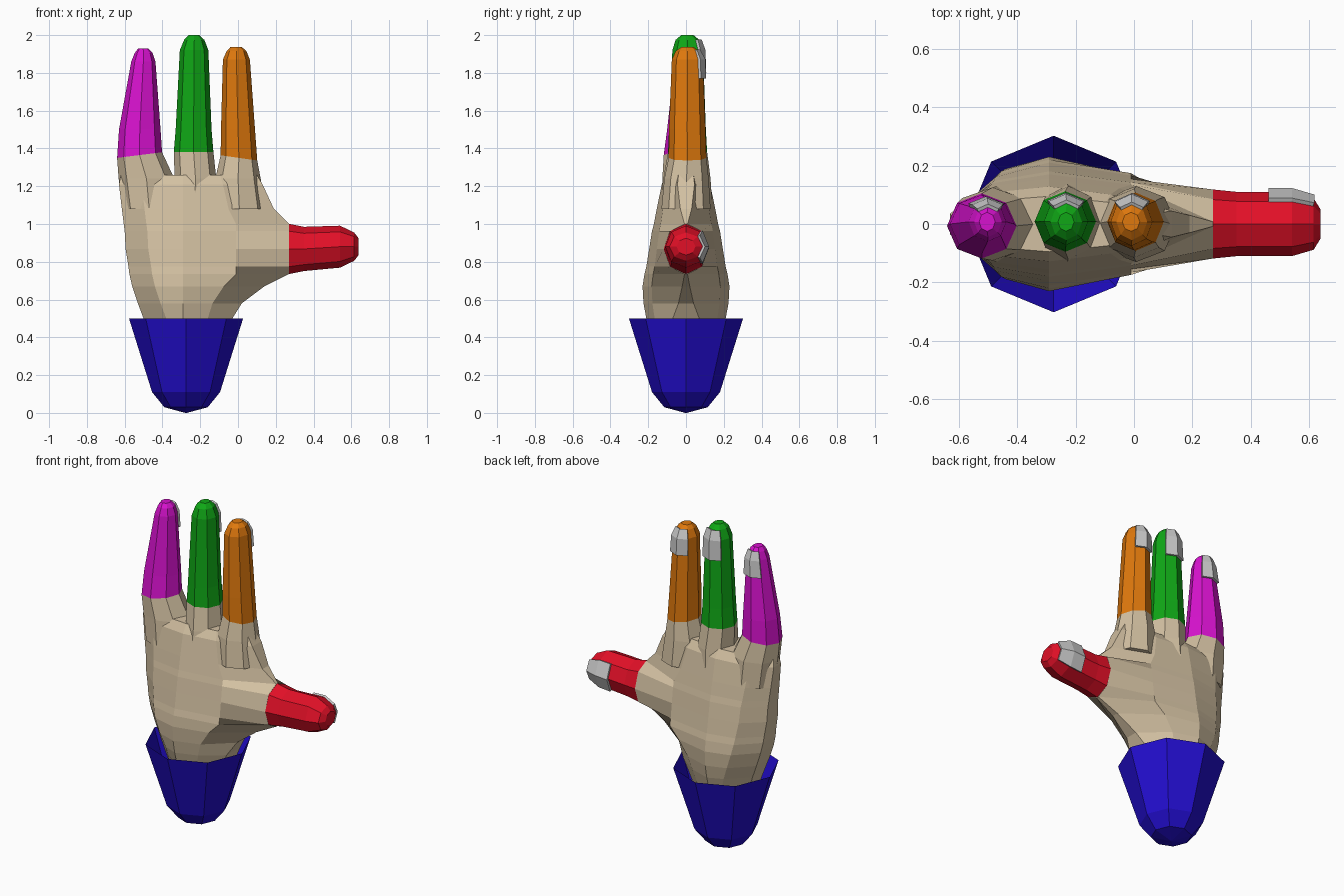
import bpy, bmesh, math

if "Cube" in bpy.data.objects:
    bpy.data.objects.remove(bpy.data.objects["Cube"])


def material(name, r, g, b):
    m = bpy.data.materials.new(name)
    m.diffuse_color = (r, g, b, 1)
    m.use_nodes = True
    m.node_tree.nodes["Principled BSDF"].inputs["Base Color"].default_value = m.diffuse_color
    return m


SKIN = material("tan skin", 0.65, 0.53, 0.36)
BLUE = material("blue cuff", 0.016, 0.004, 0.62)
RED = material("red", 0.76, 0.005, 0.02)
ORANGE = material("orange", 0.74, 0.19, 0.004)
GREEN = material("green", 0.005, 0.39, 0.008)
MAGENTA = material("magenta", 0.68, 0.006, 0.62)
GREY = material("nail grey", 0.58, 0.58, 0.58)


def loft(name, rings, mats, closed=True, cap_start=True, cap_end=True, band_mat=None):
    """Skin a list of point rings; band_mat gives the material of each band."""
    bm = bmesh.new()
    rows = [[bm.verts.new(p) for p in ring] for ring in rings]
    n = len(rows[0])
    for k, (a, b) in enumerate(zip(rows, rows[1:])):
        for i in range(n if closed else n - 1):
            j = (i + 1) % n
            f = bm.faces.new((a[i], a[j], b[j], b[i]))
            f.material_index = band_mat(k) if band_mat else 0
    if closed and cap_start:
        bm.faces.new(rows[0][::-1])
    if closed and cap_end:
        f = bm.faces.new(rows[-1])
        f.material_index = len(mats) - 1
    bmesh.ops.recalc_face_normals(bm, faces=bm.faces)
    me = bpy.data.meshes.new(name)
    bm.to_mesh(me)
    bm.free()
    for m in mats:
        me.materials.append(m)
    ob = bpy.data.objects.new(name, me)
    bpy.context.collection.objects.link(ob)
    return ob


def ring_points(ring, angles, along_x, grow=0.0):
    """ring = (position, centre u, radius u, centre y, radius y, slant)"""
    t, cu, ru, cv, rv, slant = ring
    pts = []
    for deg in angles:
        c, s = math.cos(math.radians(deg)), math.sin(math.radians(deg))
        u, v, w = cu + (ru + grow) * c, cv + (rv + grow) * s, t + slant * c
        pts.append((w, v, u) if along_x else (u, v, w))
    return pts


def ring_at(rings, t):
    for a, b in zip(rings, rings[1:]):
        if a[0] <= t <= b[0]:
            f = (t - a[0]) / (b[0] - a[0])
            return tuple(p + (q - p) * f for p, q in zip(a, b))
    return rings[-1]


OCT = [45 * i for i in range(8)]


def digit(name, rings, color, nail_at, skin_bands=0, along_x=False):
    loft(name, [ring_points(r, OCT, along_x) for r in rings], [SKIN, color],
         band_mat=lambda k: 0 if k < skin_bands else 1)
    # nail: thin plate over the two back facets
    nail = loft(name + "_nail",
                [ring_points(ring_at(rings, t), (45, 90, 135), along_x, 0.005) for t in nail_at],
                [GREY], closed=False)
    mod = nail.modifiers.new("thickness", "SOLIDIFY")
    mod.thickness = 0.016
    mod.offset = 0


def span(z, x0, x1, y0, y1, slant=0.0):
    return (z, (x0 + x1) / 2, (x1 - x0) / 2, (y0 + y1) / 2, (y1 - y0) / 2, slant)


# Fingers, each with a skin-coloured root sunk in the palm
digit("little_finger", [
    span(1.08, -0.61, -0.33, -0.13, 0.13),
    span(1.24, -0.632, -0.337, -0.125, 0.125),
    span(1.365, -0.64, -0.402, -0.118, 0.105, 0.015),
    span(1.50, -0.63, -0.41, -0.10, 0.10),
    span(1.86, -0.565, -0.437, -0.06, 0.075),
    span(1.905, -0.547, -0.452, -0.045, 0.06),
    span(1.928, -0.53, -0.475, -0.025, 0.04)],
    MAGENTA, (1.76, 1.86, 1.91), 2)
digit("middle_finger", [
    span(1.08, -0.36, -0.10, -0.14, 0.14),
    span(1.24, -0.335, -0.115, -0.12, 0.13),
    span(1.38, -0.34, -0.13, -0.095, 0.112),
    span(1.50, -0.33, -0.14, -0.09, 0.105),
    span(1.92, -0.308, -0.157, -0.072, 0.09),
    span(1.975, -0.285, -0.178, -0.055, 0.07),
    span(2.0, -0.26, -0.205, -0.025, 0.04)],
    GREEN, (1.80, 1.92, 1.975), 2)
digit("index_finger", [
    span(1.08, -0.13, 0.145, -0.13, 0.13),
    span(1.24, -0.12, 0.12, -0.115, 0.12),
    span(1.35, -0.092, 0.102, -0.092, 0.108, -0.014),
    span(1.50, -0.09, 0.09, -0.09, 0.103),
    span(1.87, -0.08, 0.063, -0.075, 0.09),
    span(1.915, -0.06, 0.045, -0.055, 0.07),
    span(1.937, -0.04, 0.02, -0.025, 0.04)],
    ORANGE, (1.77, 1.87, 1.92), 2)

# Thumb, pointing sideways along x
digit("thumb", [
    (0.27, 0.868, 0.133, 0, 0.118, 0),
    (0.35, 0.868, 0.117, 0, 0.110, 0),
    (0.54, 0.880, 0.111, 0, 0.110, 0),
    (0.615, 0.880, 0.075, 0, 0.088, 0),
    (0.638, 0.880, 0.045, 0, 0.050, 0)],
    RED, (0.46, 0.54, 0.615), 0, True)

# Palm: (height, left x, right x, half depth, half depth at the thumb edge)
PALM = [
    (0.30, -0.43, -0.12, 0.15, 0.06),
    (0.50, -0.50, -0.03, 0.21, 0.07),
    (0.58, -0.53, 0.02, 0.225, 0.04),
    (0.67, -0.56, 0.14, 0.23, 0.02),
    (0.735, -0.575, 0.27, 0.22, 0.008),
    (0.775, -0.58, 0.27, 0.21, 0.085),
    (0.868, -0.595, 0.27, 0.195, 0.118),
    (0.962, -0.60, 0.27, 0.18, 0.085),
    (1.00, -0.605, 0.27, 0.17, 0.008),
    (1.08, -0.615, 0.19, 0.155, 0.03),
    (1.21, -0.63, 0.13, 0.128, 0.045),
    (1.26, -0.62, 0.10, 0.095, 0.04)]


def palm_ring(z, x0, x1, d, edge):
    front = [(x0, 0.28 * d), (x0 + 0.12, 0.82 * d), (-0.29, d),
             ((x1 - 0.29) / 2, 0.79 * d), (x1, edge)]
    return [(x, -y, z) for x, y in front] + [(x, y, z) for x, y in reversed(front)]


loft("palm", [palm_ring(*r) for r in PALM], [SKIN])

# Cuff: open eight-sided cup with a pointed bottom
CUFF = [(0.0, 0.004), (0.03, 0.115), (0.11, 0.18), (0.5, 0.302)]
loft("cuff", [ring_points((z, -0.275, r, 0, r, 0), OCT, False) for z, r in CUFF],
     [BLUE], cap_end=False)
